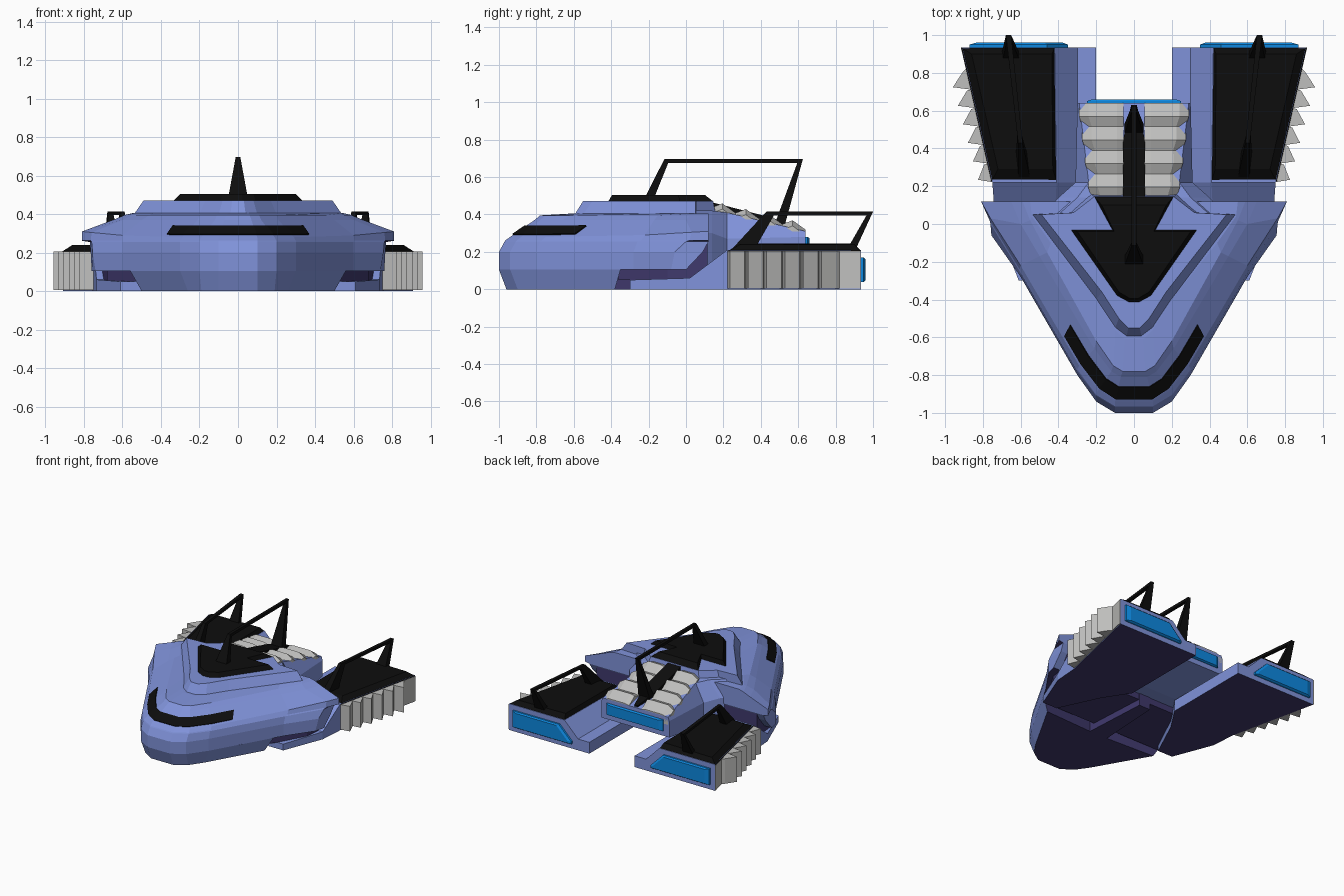
import bpy, bmesh
from mathutils import Vector

if "Cube" in bpy.data.objects:
    bpy.data.objects.remove(bpy.data.objects["Cube"])


def material(name, rgb):
    m = bpy.data.materials.new(name)
    m.diffuse_color = (*rgb, 1)
    m.use_nodes = True
    m.node_tree.nodes["Principled BSDF"].inputs["Base Color"].default_value = m.diffuse_color
    return m


BLUE = material("hull_blue", (0.216, 0.29, 0.70))
PURPLE = material("underside_purple", (0.05, 0.04, 0.15))
BLACK = material("black", (0.004, 0.004, 0.004))
GREY = material("vent_grey", (0.52, 0.52, 0.51))
GLOW = material("engine_glow", (0.004, 0.25, 0.75))


def loft(name, rings, mat, mirror=False, paint=None):
    """Skin a list of equal-length closed rings and cap both ends."""
    bm = bmesh.new()
    vs = [[bm.verts.new(p) for p in r] for r in rings]
    n = len(rings[0])
    for a, b in zip(vs, vs[1:]):
        for i in range(n):
            j = (i + 1) % n
            bm.faces.new((a[i], a[j], b[j], b[i]))
    bm.faces.new(vs[0][::-1])
    bm.faces.new(vs[-1])
    bmesh.ops.recalc_face_normals(bm, faces=bm.faces)
    me = bpy.data.meshes.new(name)
    me.materials.append(mat)
    if paint:
        me.materials.append(PURPLE)
        bm.normal_update()
        for f in bm.faces:
            f.material_index = int(paint(f.normal, f.calc_center_median()))
    bm.to_mesh(me)
    bm.free()
    ob = bpy.data.objects.new(name, me)
    bpy.context.collection.objects.link(ob)
    if mirror:
        ob.modifiers.new("mirror", 'MIRROR')
    return ob


def sym(half, z=None):
    """Mirror a half outline (nose to rear) into a full ring."""
    h = [(p[0], p[1], p[2] if z is None else z) for p in half]
    return [(-x, y, zz) for x, y, zz in reversed(h)] + h


def prism(name, outline, z0, z1, mat, **kw):
    return loft(name, [[(x, y, z) for x, y in outline] for z in (z0, z1)], mat, **kw)


def down(n, c):
    return n.z < -0.9


# Main hull: stacked outlines
lower = [(.1, -1), (.2, -.94), (.3, -.8), (.6, -.28)]
band_a = [(.1, -.94, .28), (.19, -.88, .28), (.29, -.75, .28), (.6, -.22, .29), (.76, .03, .305), (.81, .12, .31)]
band_b = [(.07, -.81, .37), (.12, -.78, .37), (.21, -.66, .37), (.5, -.17, .37), (.6, 0, .37), (.65, .12, .37)]
loft("hull", [
    sym(lower + [(.74, -.08), (.76, 0)], .105),
    sym(lower + [(.755, -.06), (.765, .09)], .2),
    sym([(.1, -.97), (.2, -.91), (.3, -.78), (.6, -.26), (.76, 0), (.77, .12)], .255),
    sym([(.1, -.965), (.2, -.905), (.3, -.77), (.605, -.24), (.765, .02), (.81, .12)], .262),
    sym(band_a), sym(band_b),
    sym([(.06, -.78), (.11, -.75), (.2, -.62), (.46, -.15), (.55, .02), (.59, .12)], .395),
    sym([(.05, -.61), (.1, -.56), (.2, -.4), (.44, -.1), (.54, .04), (.55, .12)], .405),
], BLUE, paint=down)

# Keel under the nose with a narrow tail
loft("keel", [
    sym([(.1, -.96), (.19, -.9), (.26, -.8), (.5, -.38), (.08, -.4), (.05, .12)], 0),
    sym([(.1, -1), (.2, -.94), (.3, -.8), (.56, -.35), (.08, -.4), (.05, .12)], .105),
], BLUE, paint=lambda n, c: n.z < -.9 or c.y > -.39)

# Dark core seen in the side recess
core = [(.52, -.36), (.68, -.1), (.71, .115)]
loft("inner_core", [sym(core, .05), sym(core, .25)], PURPLE)

# Raised deck and its black arrow panel
loft("deck", [
    sym([(.04, -.595), (.1, -.55), (.2, -.4), (.54, .05), (.34, .06), (.23, .16)], .4),
    sym([(.03, -.55), (.08, -.5), (.17, -.36), (.49, .05), (.32, .06), (.21, .145)], .472),
], BLUE)
loft("deck_panel", [
    sym([(.025, -.415), (.09, -.38), (.335, -.03), (.115, -.03), (.21, .145)], .47),
    sym([(.02, -.395), (.08, -.36), (.3, -.04), (.105, -.04), (.17, .1)], .505),
], BLACK)

# Black visor laid on the sloping nose band
def on_band(i, t, f=0):
    a, b = Vector(band_a[i]), Vector(band_b[i])
    p = a.lerp(b, t)
    if f:
        p = p.lerp(Vector(band_a[i + 1]).lerp(Vector(band_b[i + 1]), t), f)
    return p


def visor_half(t, f, out):
    pts = [on_band(0, t), on_band(1, t), on_band(2, t), on_band(2, t, f)]
    dirs = [(.1, -.6, .8), (.35, -.5, .8), (.5, -.35, .8), (.5, -.3, .8)]
    return [p + Vector(d) * out for p, d in zip(pts, dirs)]


low, high = visor_half(.12, .28, .007), visor_half(.62, .32, .007)
low_in, high_in = visor_half(.12, .28, -.002), visor_half(.62, .32, -.002)
full = [[Vector((-p.x, p.y, p.z)) for p in reversed(h)] + h for h in (low, high, high_in, low_in)]
loft("visor", [list(r) for r in zip(*full)], BLACK)

# Rear centre body
def body_ring(y, wb, wt, z0, zm, z1):
    return [(-wb, y, z0), (wb, y, z0), (wb, y, zm), (wt, y, z1), (-wt, y, z1), (-wb, y, zm)]


loft("rear_body", [
    body_ring(.05, .48, .40, .1, .3, .42), body_ring(.14, .40, .30, .1, .3, .42),
    body_ring(.22, .31, .24, .1, .27, .41), body_ring(.64, .30, .29, .15, .28, .31)], BLUE)

# Sawtooth louvers on the rear body
rings = []
for i in range(5):
    for dy, up in ((0, .008), (.055, .042)):
        y = .14 + .125 * i + dy
        if y > .65:
            continue
        z = .43 - .24 * (y - .14) + up
        xo = .225 + (y - .14) * .13 + (up - .008) * .3
        rings.append([(.055, y, z - .008), (.09, y, z), (xo - .05, y, z), (xo, y, z - .03),
                      (xo, y, z - .07), (.055, y, z - .07)])
loft("louvers", rings, GREY, mirror=True)

# Black spine between the louvers
loft("spine", [[(-w, y, .29), (w, y, .29), (w, y, z), (-w, y, z)]
               for y, w, z in ((.1, .057, .475), (.45, .057, .385), (.63, .015, .325))], BLACK)

# Side pontoons
def pontoon_ring(y, xo, zt, xs, xc, xi, zl):
    return [(xo, y, 0), (xo, y, zt), (xs, y, zt), (xc, y, zl), (xi, y, zl), (xi, y, 0)]


loft("pontoon", [
    pontoon_ring(-.3, .61, .05, .52, .50, .48, .045),
    pontoon_ring(.02, .735, .06, .42, .36, .33, .055),
    pontoon_ring(.22, .75, .21, .41, .30, .20, .09),
    pontoon_ring(.935, .91, .21, .42, .30, .20, .09)], BLUE, mirror=True, paint=down)
loft("pontoon_panel", [
    [(.41, .225, .205), (.755, .225, .205), (.915, .935, .205), (.42, .935, .205)],
    [(.43, .29, .245), (.72, .29, .24), (.86, .9, .24), (.435, .9, .245)]], BLACK, mirror=True)

# Sawtooth vents along the outer pontoon sides
def base_x(y):
    return .745 + .232 * (y - .22)


step = .098
saw = []
for i in range(6):
    y = .222 + i * step
    saw += [(base_x(y) + .006, y), (base_x(y) + .08 + .004 * i, y + .012),
            (base_x(y + step) + .025, y + step - .006)]
saw += [(base_x(.82) + .006, .82), (base_x(.934) + .006, .934), (base_x(.934) - .03, .934), (base_x(.222) - .03, .222)]
prism("side_vents", saw, .005, .205, GREY, mirror=True)

# Engine glow panels
def glow(name, outline, y0, y1, mirror):
    cx = sum(p[0] for p in outline) / len(outline)
    cz = sum(p[1] for p in outline) / len(outline)
    loft(name, [[(cx + (x - cx) * s, y, cz + (z - cz) * s) for x, z in outline]
                for y, s in ((y0, 1), (y1 - .01, 1), (y1, .88))], GLOW, mirror=mirror)


glow("pontoon_glow", [(.87, .04), (.87, .17), (.46, .17), (.35, .06), (.35, .04)], .92, .96, True)
glow("centre_glow", [(-.25, .19), (.25, .19), (.25, .28), (-.25, .28)], .62, .66, False)

# Open frame handles: outer and inner points of each corner
def handle(name, corners, x_of, mirror):
    rings = []
    for (oy, oz), (iy, iz), w in corners:
        rings.append([(x_of(oy) - w, oy, oz), (x_of(oy) + w, oy, oz),
                      (x_of(iy) + w, iy, iz), (x_of(iy) - w, iy, iz)])
    loft(name, rings, BLACK, mirror=mirror)


handle("centre_handle", [
    ((-.22, .49), (-.17, .49), .05), ((-.115, .697), (-.095, .675), .012),
    ((.625, .697), (.595, .675), .012), ((.53, .35), (.475, .35), .05)], lambda y: 0, False)
handle("pontoon_handle", [
    ((.25, .22), (.37, .22), .03), ((.43, .415), (.47, .395), .012),
    ((1.0, .415), (.965, .395), .014), ((.91, .22), (.865, .22), .045)],
    lambda y: .585 + (y - .28) * .11, True)
